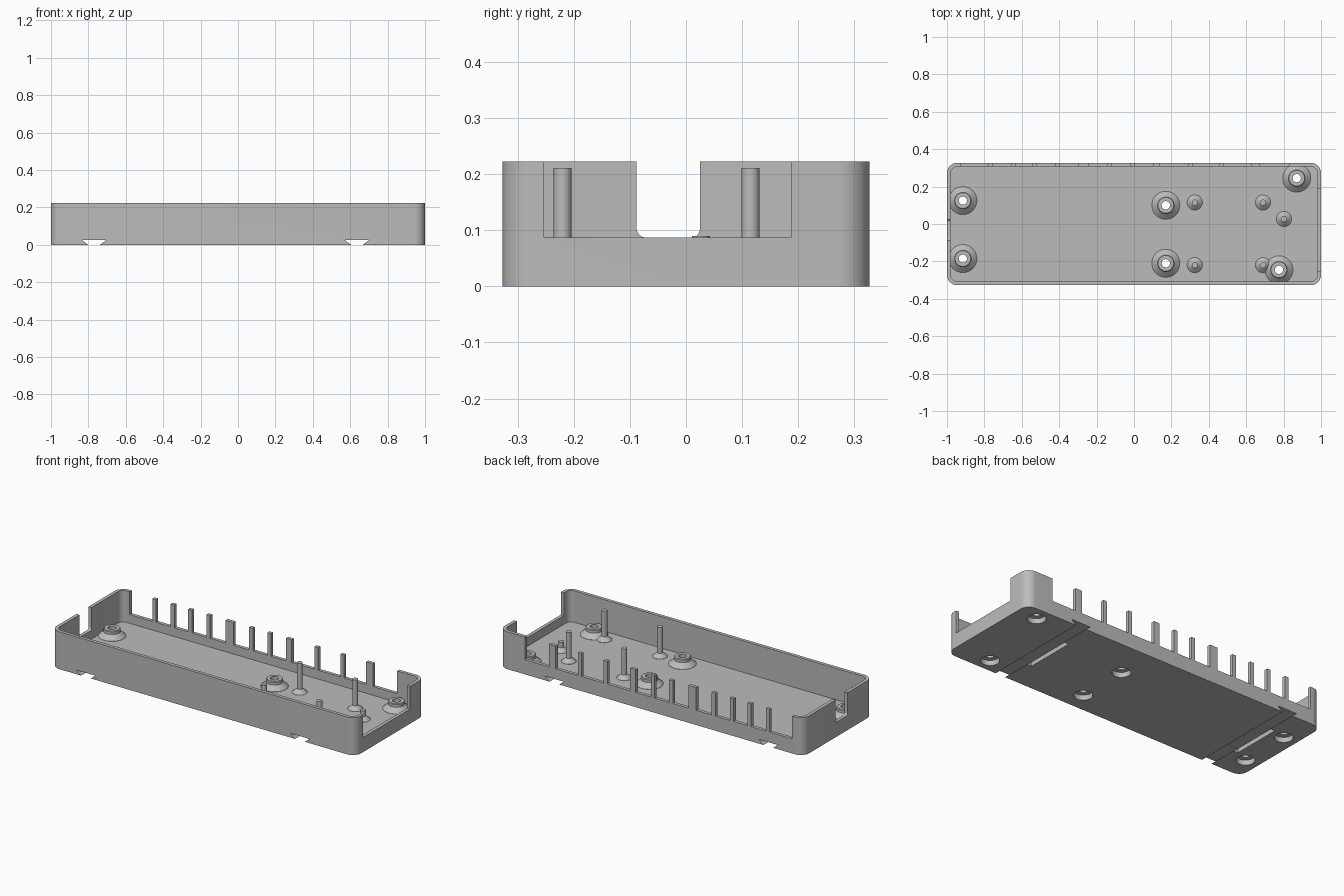
import bpy, bmesh, math
from mathutils import Vector

if "Cube" in bpy.data.objects:
    bpy.data.objects.remove(bpy.data.objects["Cube"])

grey = bpy.data.materials.new("plain_grey")
grey.diffuse_color = (0.5, 0.5, 0.5, 1)
grey.use_nodes = True
grey.node_tree.nodes["Principled BSDF"].inputs["Base Color"].default_value = grey.diffuse_color

HX, HY, TOP = 1.0, 0.327, 0.222      # outer half sizes and rim height
WALL, FLOOR, SILL = 0.02, 0.035, 0.087


def finish(name, bm):
    bmesh.ops.recalc_face_normals(bm, faces=bm.faces)
    me = bpy.data.meshes.new(name)
    bm.to_mesh(me)
    bm.free()
    ob = bpy.data.objects.new(name, me)
    bpy.context.collection.objects.link(ob)
    me.materials.append(grey)
    return ob


def prism(name, pts, axis, lo, hi):
    """Extrude a 2D outline along an axis (x: y,z  y: x,z  z: x,y)."""
    def place(u, v, w):
        return {'x': (w, u, v), 'y': (u, w, v), 'z': (u, v, w)}[axis]
    bm = bmesh.new()
    a = [bm.verts.new(place(u, v, lo)) for u, v in pts]
    b = [bm.verts.new(place(u, v, hi)) for u, v in pts]
    bm.faces.new(a)
    bm.faces.new(b[::-1])
    n = len(pts)
    for i in range(n):
        j = (i + 1) % n
        bm.faces.new((a[i], a[j], b[j], b[i]))
    return finish(name, bm)


def rounded(u0, u1, v0, v1, r, seg=10):
    pts = []
    for k, (cu, cv) in enumerate(((u1 - r, v1 - r), (u0 + r, v1 - r),
                                  (u0 + r, v0 + r), (u1 - r, v0 + r))):
        for i in range(seg + 1):
            t = math.pi / 2 * (k + i / seg)
            pts.append((cu + r * math.cos(t), cv + r * math.sin(t)))
    return pts


def rect(u0, u1, v0, v1):
    return [(u0, v0), (u1, v0), (u1, v1), (u0, v1)]


def cut(ob, cutter):
    mod = ob.modifiers.new("cut", 'BOOLEAN')
    mod.operation, mod.solver, mod.object = 'DIFFERENCE', 'EXACT', cutter
    bpy.context.view_layer.objects.active = ob
    bpy.ops.object.modifier_apply(modifier=mod.name)
    bpy.data.objects.remove(cutter)


def lathe(name, profile, x, y, closed, seg=32):
    bm = bmesh.new()
    rings = []
    for r, z in profile:
        rings.append([bm.verts.new((x + r * math.cos(2 * math.pi * i / seg),
                                    y + r * math.sin(2 * math.pi * i / seg), z))
                      for i in range(seg)])
    pairs = list(zip(rings, rings[1:]))
    if closed:
        pairs.append((rings[-1], rings[0]))
    else:
        bm.faces.new(rings[0][::-1])
        bm.faces.new(rings[-1])
    for a, b in pairs:
        for i in range(seg):
            j = (i + 1) % seg
            bm.faces.new((a[i], a[j], b[j], b[i]))
    return finish(name, bm)


# Open tray with rounded corners
tray = prism("tray", rounded(-HX, HX, -HY, HY, 0.055), 'z', 0, TOP)
cut(tray, prism("hollow", rounded(-HX + WALL, HX - WALL, -HY + WALL, HY - WALL, 0.036),
                'z', FLOOR, TOP + 0.1))

# Back wall openings, leaving slim posts (centre, width)
posts = [(-0.765, 0.024), (-0.645, 0.024), (-0.53, 0.024), (-0.41, 0.024),
         (-0.27, 0.052), (-0.13, 0.024), (-0.01, 0.024), (0.12, 0.036),
         (0.30, 0.024), (0.47, 0.024), (0.65, 0.045)]
left = -0.927
for c, w in posts + [(0.83, 0)]:
    cut(tray, prism("gap", rect(left, c - w / 2, SILL, TOP + 0.1), 'y', 0.25, 0.4))
    left = c + w / 2

# Right end opening and rounded cable notch in the left end
cut(tray, prism("end_gap", rect(-0.253, 0.187, SILL, TOP + 0.1), 'x', 0.9, 1.1))
cut(tray, prism("notch", rounded(-0.088, 0.025, SILL, TOP + 0.1, 0.016), 'x', -1.1, -0.9))

# Dovetail slots across the underside, squared off in the middle
for c in (-0.77, 0.636):
    cut(tray, prism("dovetail", [(c - 0.032, -0.02), (c + 0.032, -0.02), (c + 0.032, 0),
                                 (c + 0.064, 0.025), (c - 0.064, 0.025), (c - 0.032, 0)],
                    'y', -0.5, 0.5))
    cut(tray, prism("slot_middle", rect(c - 0.064, c + 0.02, -0.02, 0.0255),
                    'y', -0.15, 0.15))

# Screw bosses with a recess below
bosses = [(-0.915, 0.125), (-0.915, -0.185), (0.17, 0.1),
          (0.17, -0.21), (0.87, 0.245), (0.775, -0.245)]
parts = [tray]
for x, y in bosses:
    cut(tray, lathe("recess", [(0.05, -0.02), (0.05, 0.06)], x, y, False))
    parts.append(lathe("screw_boss", [(0.022, 0.03), (0.075, 0.03), (0.075, 0.036),
                                      (0.046, 0.062), (0.046, 0.078), (0.042, 0.082),
                                      (0.022, 0.082)], x, y, True))

# Locating pins on flared feet: four tall, one short
pins = [(x, y, 0.211) for x in (0.325, 0.69) for y in (0.115, -0.22)]
for x, y, h in pins + [(0.802, 0.027, 0.09)]:
    parts.append(lathe("pin", [(0.041, 0.03), (0.041, 0.036), (0.016, 0.058),
                               (0.016, h)], x, y, False, 24))

# Smooth the curves, keep the edges crisp
bpy.ops.object.select_all(action='DESELECT')
for ob in parts:
    ob.select_set(True)
bpy.context.view_layer.objects.active = tray
bpy.ops.object.shade_smooth_by_angle(angle=math.radians(30))
